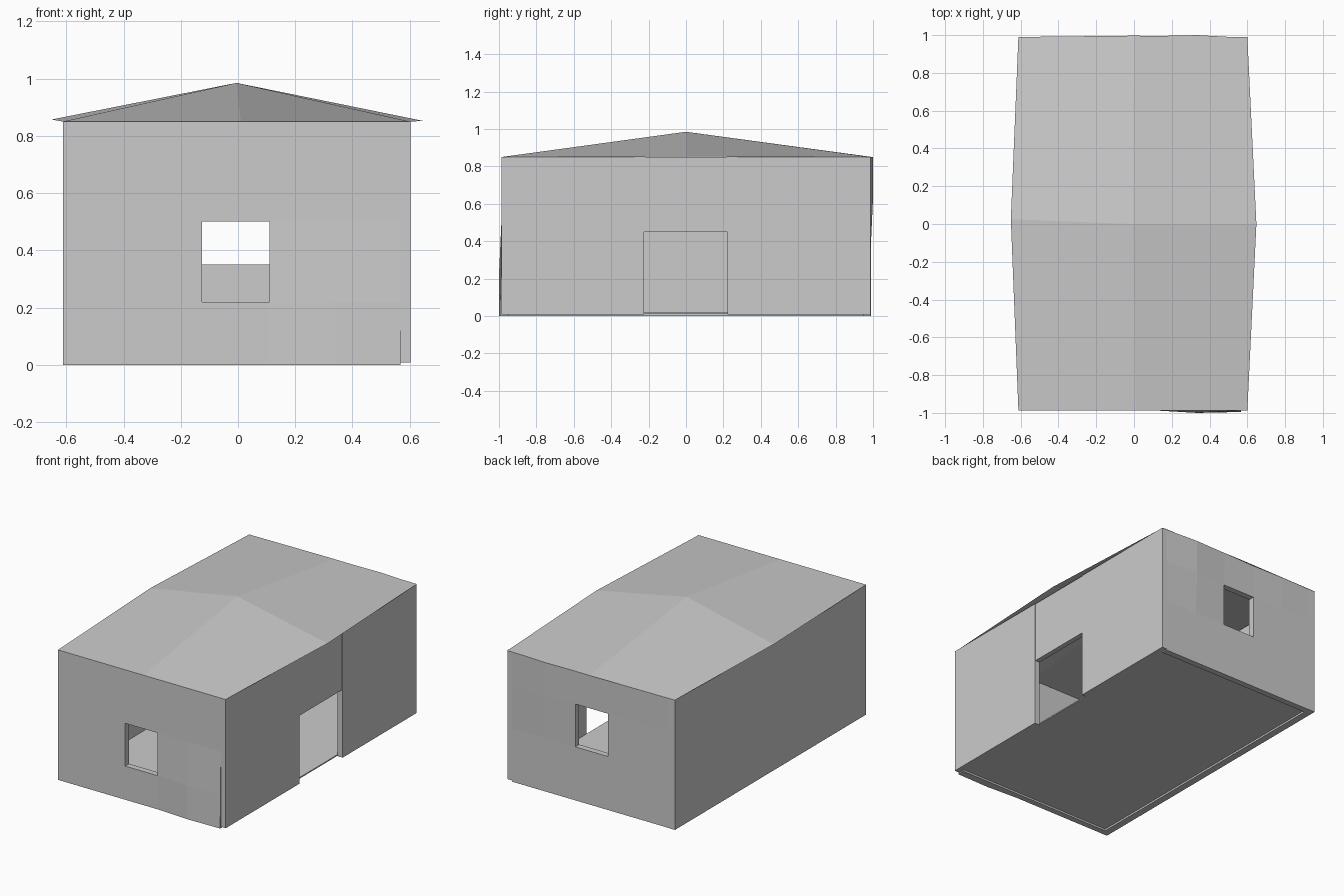
import bpy, bmesh

if "Cube" in bpy.data.objects:
    bpy.data.objects.remove(bpy.data.objects["Cube"])


def finish(name, bm):
    bmesh.ops.recalc_face_normals(bm, faces=bm.faces)
    mesh = bpy.data.meshes.new(name)
    bm.to_mesh(mesh)
    bm.free()
    obj = bpy.data.objects.new(name, mesh)
    bpy.context.collection.objects.link(obj)
    return obj


def box(name, x, y, z):
    bm = bmesh.new()
    bmesh.ops.create_cube(bm, size=1)
    for v in bm.verts:
        v.co = [r[0] if c < 0 else r[1] for c, r in zip(v.co, (x, y, z))]
    return finish(name, bm)


def window_wall(name, xs, zs, hole, y, depth, bulge):
    """Grid wall in the xz plane, open at cell `hole`, thickened inward.
    Outer vertices named in `bulge` (column, row) are pushed out to a new y."""
    bm = bmesh.new()
    grid = [[bm.verts.new((x, bulge.get((i, j), y), z)) for j, z in enumerate(zs)]
            for i, x in enumerate(xs)]
    faces = []
    for i in range(len(xs) - 1):
        for j in range(len(zs) - 1):
            if (i, j) != hole:
                faces.append(bm.faces.new((grid[i][j], grid[i + 1][j],
                                           grid[i + 1][j + 1], grid[i][j + 1])))
    # Keep the outer skin and give it an inner skin and rims
    ext = bmesh.ops.extrude_face_region(bm, geom=faces, use_keep_orig=True)
    for g in ext["geom"]:
        if isinstance(g, bmesh.types.BMVert):
            g.co.y = y + depth
    return finish(name, bm)


# Front and back walls, each with a window
columns = [-0.61, -0.35, -0.125, 0.11, 0.335, 0.567]
window_wall("front_wall", columns, [0, 0.22, 0.50, 0.85], (2, 1), -0.987, 0.04,
            {(4, 0): -1.0, (4, 1): -1.0, (5, 0): -0.995, (5, 1): -0.99})
window_wall("back_wall", [-0.565] + columns[1:], [0, 0.35, 0.63, 0.85], (2, 1), 0.987, -0.04,
            {(4, 2): 1.0, (4, 3): 1.0, (3, 3): 0.995, (1, 3): 0.992})

# Side walls, the right one split around the doorway
box("left_wall", (-0.612, -0.565), (-0.985, 0.988), (0, 0.85))
box("right_wall_front", (0.565, 0.602), (-0.987, -0.225), (0.008, 0.85))
box("right_wall_back", (0.565, 0.602), (0.222, 0.987), (0.008, 0.85))
box("door_header", (0.565, 0.598), (-0.225, 0.222), (0.45, 0.85))

# Floor, slightly raised inside the walls
box("floor", (-0.566, 0.567), (-0.948, 0.948), (0.012, 0.02))

# Roof: two by two panels rising to a central peak
bm = bmesh.new()
peak = bm.verts.new((-0.005, 0, 0.985))
rim = [bm.verts.new(p) for p in (
    (0.01, -0.987, 0.85), (0.60, -0.987, 0.85), (0.648, 0, 0.852), (0.60, 0.99, 0.85),
    (0, 0.997, 0.85), (-0.612, 0.99, 0.85), (-0.652, 0.025, 0.857), (-0.612, -0.987, 0.85))]
for k in range(0, 8, 2):
    bm.faces.new((peak, rim[k], rim[k + 1], rim[(k + 2) % 8]))
finish("roof", bm)
